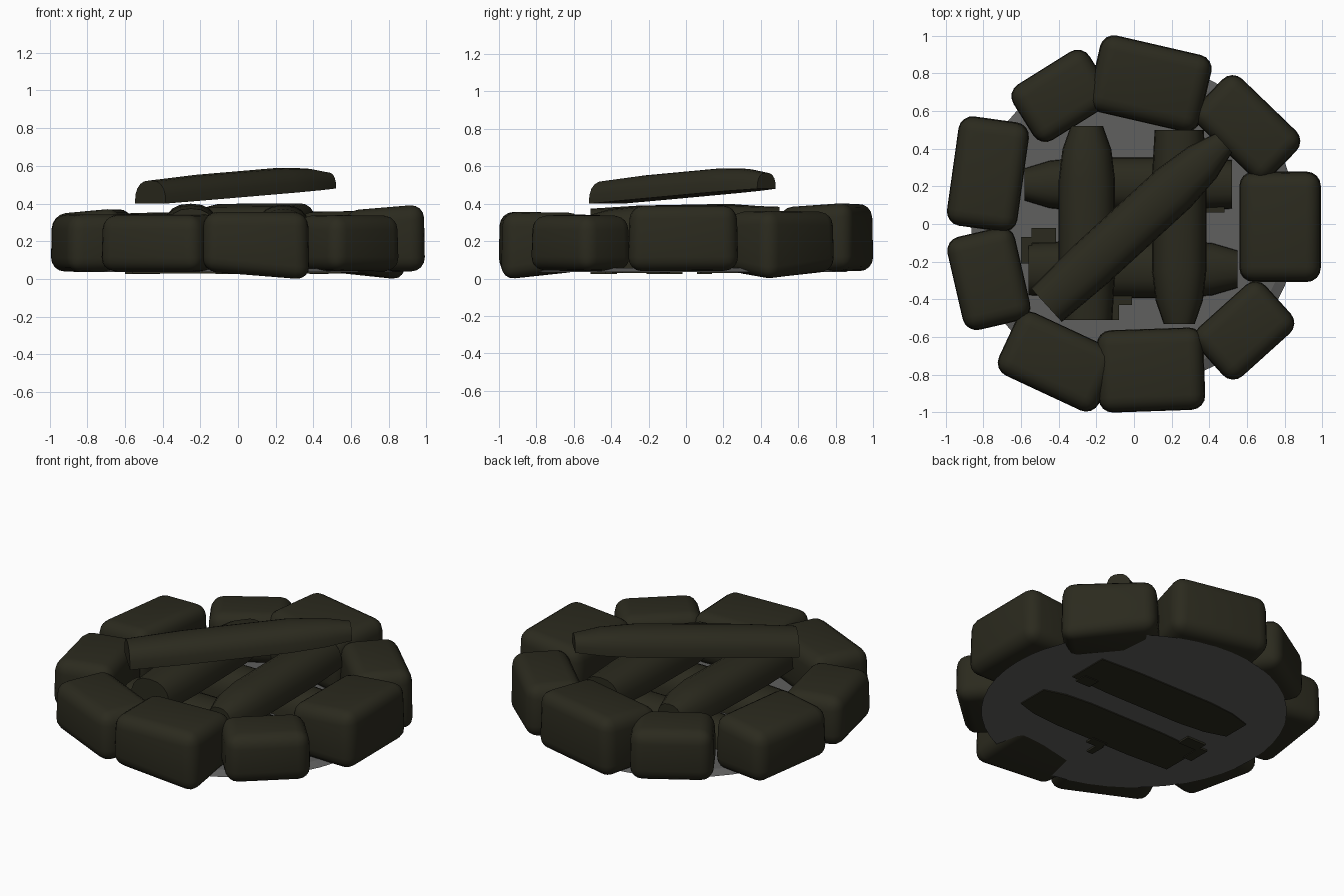
import bpy, bmesh, math, random
from mathutils import Vector, Matrix

random.seed(4)
cube = bpy.data.objects.get("Cube")
if cube:
    bpy.data.objects.remove(cube, do_unlink=True)


def make_material(name, colour):
    mat = bpy.data.materials.new(name)
    mat.use_nodes = True
    mat.diffuse_color = colour
    bsdf = mat.node_tree.nodes["Principled BSDF"]
    bsdf.inputs["Base Color"].default_value = colour
    bsdf.inputs["Roughness"].default_value = 0.9
    return mat


olive = make_material("dark olive", (0.024, 0.023, 0.013, 1))
ash_grey = make_material("ash grey", (0.115, 0.115, 0.112, 1))


def add_object(name, bm, mat, smooth_angle=None):
    bmesh.ops.recalc_face_normals(bm, faces=bm.faces)
    mesh = bpy.data.meshes.new(name)
    bm.to_mesh(mesh)
    bm.free()
    mesh.materials.append(mat)
    obj = bpy.data.objects.new(name, mesh)
    bpy.context.collection.objects.link(obj)
    if smooth_angle:
        bpy.ops.object.select_all(action="DESELECT")
        obj.select_set(True)
        bpy.context.view_layer.objects.active = obj
        bpy.ops.object.shade_smooth_by_angle(angle=math.radians(smooth_angle))
    return obj


def add_stone(name, x, y, width, depth, turn, inner_top, outer_top, droop=0.0):
    """Rounded block with a sloping top; one bottom corner may sag."""
    bm = bmesh.new()
    bmesh.ops.create_cube(bm, size=1)
    centre = Vector((x, y))
    spin = Matrix.Rotation(math.radians(turn), 2)
    for v in bm.verts:
        taper = 0.97 if v.co.z > 0 else 1.0
        flat = centre + spin @ Vector((v.co.x * width, v.co.y * depth)) * taper
        if v.co.z < 0:
            height = 0.04
        else:
            height = outer_top if flat.length > centre.length else inner_top
        v.co = (flat.x, flat.y, height + random.uniform(-0.004, 0.004))
    lowest = max((v for v in bm.verts if v.co.z < 0.1), key=lambda v: v.co.x)
    lowest.co.z -= droop
    bmesh.ops.bevel(bm, geom=bm.edges[:], offset=0.075, segments=4,
                    profile=0.5, affect="EDGES", clamp_overlap=True)
    add_object(name, bm, olive, 60)


def add_log(name, start, end, half_width, height, tip):
    """Split log: flat underneath, arched on top, narrowing towards its end."""
    start, end = Vector(start), Vector(end)
    along = end - start
    side = Vector((-along.y, along.x, 0)).normalized()
    stations = ((0, 0.9), (0.25, 1.0), (0.72, 1.0), (0.88, (1 + tip) / 2 + 0.08), (1, tip))
    steps = 10
    bm = bmesh.new()
    rings = []
    for t, scale in stations:
        ring = []
        for i in range(steps + 1):
            a = math.pi * i / steps
            across = math.copysign(abs(math.cos(a)) ** 0.8, math.cos(a))
            offset = side * across * half_width * scale
            offset.z = abs(math.sin(a)) ** 0.8 * height * (0.3 + 0.7 * scale)
            ring.append(bm.verts.new(start + along * t + offset))
        rings.append(ring)
    count = steps + 1
    for a, b in zip(rings, rings[1:]):
        for i in range(count):
            j = (i + 1) % count
            bm.faces.new((a[i], a[j], b[j], b[i]))
    bm.faces.new(rings[0])
    bm.faces.new(rings[-1])
    add_object(name, bm, olive, 40)


# Ash bed under the fire, with a sloping rim
bm = bmesh.new()
bmesh.ops.create_cone(bm, cap_ends=True, segments=48, radius1=0.865,
                      radius2=0.81, depth=0.02)
bm.transform(Matrix.Translation((0, 0, 0.046)))
add_object("ash_bed", bm, ash_grey)

# Ring of stones: x, y, width, depth, turn, inner top, outer top, sagging corner
stones = {
    "back_stone": (0.085, 0.745, 0.61, 0.42, -13, 0.38, 0.405),
    "back_left_stone": (0.6, 0.51, 0.55, 0.34, -44, 0.36, 0.36, 0.055),
    "left_stone": (0.775, -0.015, 0.435, 0.59, 0, 0.36, 0.395),
    "front_left_stone": (0.585, -0.565, 0.49, 0.35, 42, 0.34, 0.34),
    "front_stone": (0.09, -0.775, 0.57, 0.44, 2, 0.35, 0.355, 0.06),
    "front_right_stone": (-0.405, -0.73, 0.59, 0.37, -25, 0.345, 0.34),
    "right_front_stone": (-0.77, -0.29, 0.37, 0.51, 13, 0.345, 0.34),
    "right_back_stone": (-0.775, 0.265, 0.38, 0.59, -8, 0.375, 0.345),
    "back_right_stone": (-0.385, 0.68, 0.48, 0.35, 32, 0.355, 0.35),
}
for name, values in stones.items():
    add_stone(name, *values)

# Stacked split logs: two crosswise, two lengthwise, one leaning on top
add_log("lower_back_log", (0.52, 0.21, 0.03), (-0.58, 0.21, 0.03), 0.145, 0.17, 0.6)
add_log("lower_front_log", (-0.56, -0.24, 0.03), (0.55, -0.24, 0.03), 0.155, 0.17, 0.65)
add_log("upper_right_log", (-0.25, -0.51, 0.22), (-0.25, 0.52, 0.24), 0.15, 0.165, 0.57)
add_log("upper_left_log", (0.24, 0.5, 0.23), (0.24, -0.53, 0.22), 0.145, 0.165, 0.57)
add_log("top_log", (-0.465, -0.43, 0.40), (0.475, 0.43, 0.48), 0.135, 0.132, 0.5)

# Small charred chunks around the lower logs: x, y, width, depth
chunks = ((-0.48, -0.06, 0.13, 0.08), (-0.57, -0.14, 0.06, 0.14),
          (-0.06, -0.4, 0.1, 0.06), (-0.1, -0.46, 0.04, 0.1),
          (0.43, 0.1, 0.1, 0.08))
for i, (x, y, width, depth) in enumerate(chunks):
    bm = bmesh.new()
    bmesh.ops.create_cube(bm, size=1)
    bm.transform(Matrix.Translation((x, y, 0.07)) @ Matrix.Diagonal((width, depth, 0.09, 1)))
    add_object(f"charred_chunk_{i + 1}", bm, olive)
